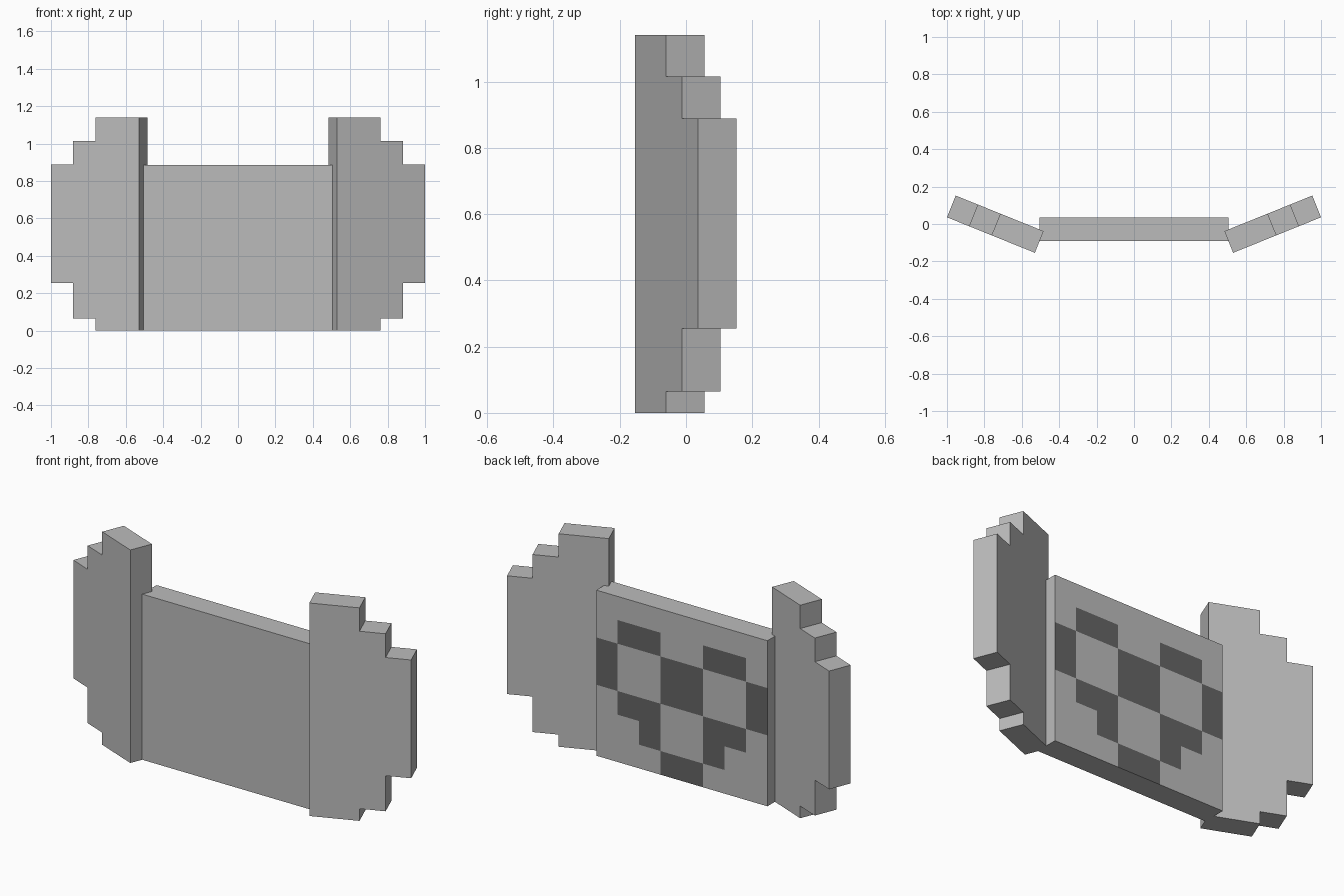
import bpy, bmesh, math
from mathutils import Vector

if "Cube" in bpy.data.objects:
    bpy.data.objects.remove(bpy.data.objects["Cube"])


def material(name, v):
    m = bpy.data.materials.new(name)
    m.diffuse_color = (v, v, v, 1)
    m.use_nodes = True
    m.node_tree.nodes["Principled BSDF"].inputs["Base Color"].default_value = m.diffuse_color
    return m


light = material("light grey", 0.5)
dark = material("dark grey", 0.13)


def finish(name, bm, mats):
    bmesh.ops.recalc_face_normals(bm, faces=bm.faces[:])
    me = bpy.data.meshes.new(name)
    bm.to_mesh(me)
    bm.free()
    for m in mats:
        me.materials.append(m)
    ob = bpy.data.objects.new(name, me)
    bpy.context.collection.objects.link(ob)


# Centre panel with a checkered back, eight cells wide and seven tall
CELL = 0.1266
HALF = 4 * CELL
PATTERN = ["........",
           ".##..##.",
           "#..##..#",
           "#..##..#",
           ".##..##.",
           "..#..#..",
           "...##..."]
Y0, Y1 = -0.09, 0.035
bm = bmesh.new()
bmesh.ops.create_cube(bm, size=1)
for v in bm.verts:
    v.co = Vector((v.co.x * 2 * HALF,
                   (Y0 + Y1) / 2 + v.co.y * (Y1 - Y0),
                   (v.co.z + 0.5) * 7 * CELL))
cuts = [((-HALF + i * CELL, 0, 0), (1, 0, 0)) for i in range(1, 8)]
cuts += [((0, 0, i * CELL), (0, 0, 1)) for i in range(1, 7)]
for co, no in cuts:
    bmesh.ops.bisect_plane(bm, geom=bm.verts[:] + bm.edges[:] + bm.faces[:],
                           plane_co=co, plane_no=no)
bm.normal_update()
for f in bm.faces:
    c = f.calc_center_median()
    if f.normal.y > 0.9:
        col = int((c.x + HALF) / CELL)
        row = 6 - int(c.z / CELL)
        f.material_index = int(PATTERN[row][col] == "#")
bmesh.ops.dissolve_limit(bm, angle_limit=0.01, verts=bm.verts[:],
                         edges=bm.edges[:], delimit={'MATERIAL'})
finish("centre_panel", bm, [light, dark])

# Stepped side wings, swept back: (distance along wing, height)
PROFILE = [(0, 0), (0.25, 0), (0.25, 0.065), (0.38, 0.065), (0.38, 0.255),
           (0.507, 0.255), (0.507, 0.888), (0.38, 0.888), (0.38, 1.015),
           (0.25, 1.015), (0.25, 1.14), (0, 1.14)]
ANGLE = math.radians(22)
ALONG = Vector((math.cos(ANGLE), math.sin(ANGLE), 0))
ACROSS = Vector((-math.sin(ANGLE), math.cos(ANGLE), 0))
START = Vector((0.53, -0.154, 0))
for name, side in (("right_wing", 1), ("left_wing", -1)):
    bm = bmesh.new()
    face = bm.faces.new([bm.verts.new(START + ALONG * u + Vector((0, 0, z)))
                         for u, z in PROFILE])
    ext = bmesh.ops.extrude_face_region(bm, geom=[face], use_keep_orig=True)
    for v in ext["geom"]:
        if isinstance(v, bmesh.types.BMVert):
            v.co += ACROSS * 0.125
    for v in bm.verts:
        v.co.x *= side
    finish(name, bm, [light])
